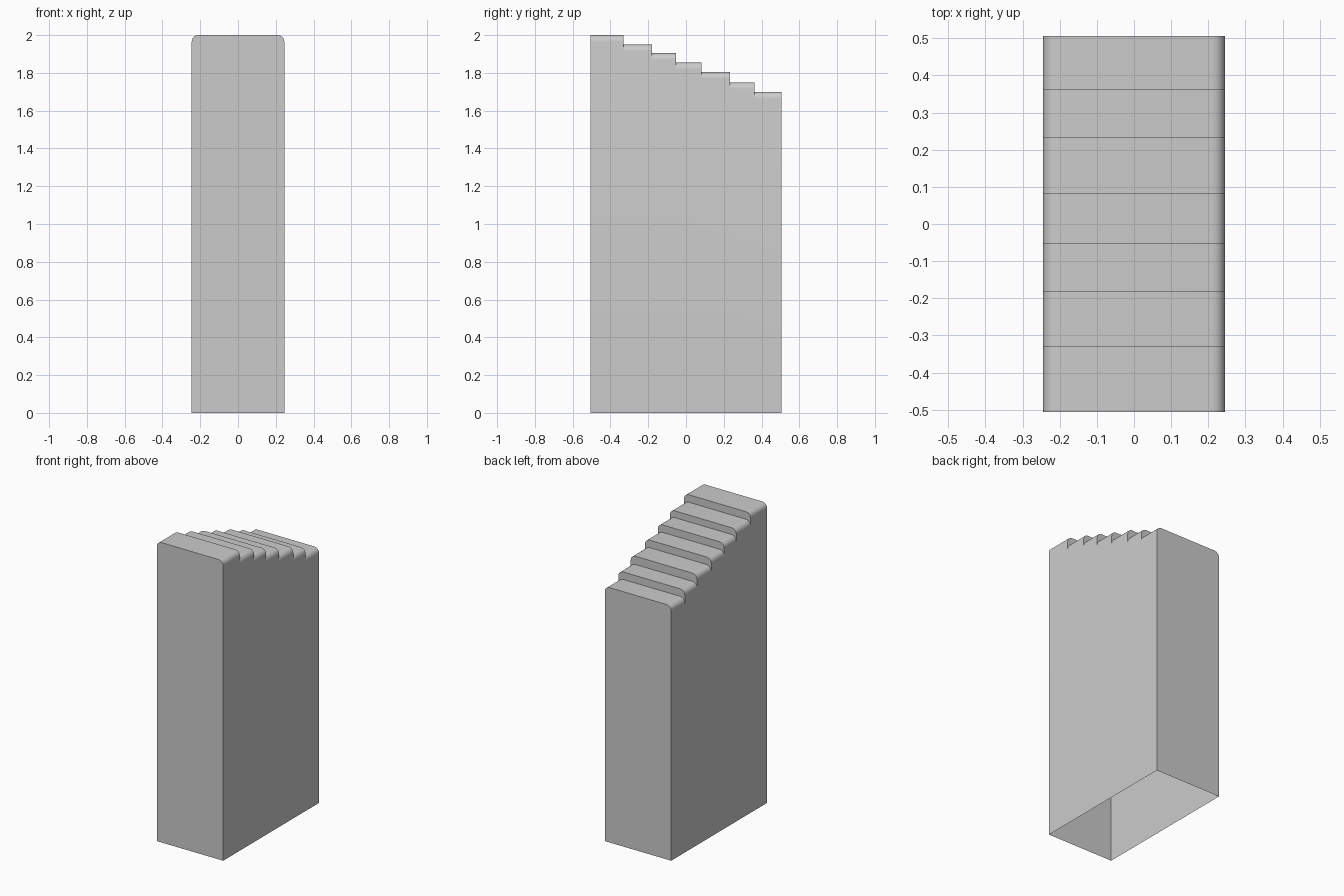
import bpy, bmesh
from math import sin, cos, pi, radians

cube = bpy.data.objects.get("Cube")
if cube:
    bpy.data.objects.remove(cube, do_unlink=True)

HALF_W, RADIUS, SEGMENTS = 0.245, 0.035, 6
EDGES = [-0.506, -0.33, -0.18, -0.053, 0.083, 0.233, 0.363, 0.506]
HEIGHTS = [2.0, 1.95, 1.905, 1.855, 1.805, 1.75, 1.70]

grey = bpy.data.materials.new("plain_grey")
grey.use_nodes = True
colour = (0.6, 0.6, 0.6, 1)
grey.diffuse_color = colour
grey.node_tree.nodes["Principled BSDF"].inputs["Base Color"].default_value = colour

bm = bmesh.new()


def arch(y, top):
    """Rounded top outline from the right wall over to the left wall."""
    points = []
    for side, start in ((-1, pi), (1, pi / 2)):
        for i in range(SEGMENTS + 1):
            a = start - i * pi / 2 / SEGMENTS
            x = side * (HALF_W - RADIUS) + RADIUS * cos(a)
            points.append(bm.verts.new((x, y, top - RADIUS + RADIUS * sin(a))))
    return points


# Stepped treads with rounded side edges
steps = [(arch(y0, h), arch(y1, h))
         for y0, y1, h in zip(EDGES, EDGES[1:], HEIGHTS)]
for front, back in steps:
    for i in range(len(front) - 1):
        bm.faces.new((front[i], front[i + 1], back[i + 1], back[i]))

# Risers between neighbouring treads
for (_, high), (low, _) in zip(steps, steps[1:]):
    bm.faces.new(high + low[::-1])

# Front, back and side walls, open underneath
feet = {(s, y): bm.verts.new((s * HALF_W, y, 0))
        for s in (-1, 1) for y in (EDGES[0], EDGES[-1])}
for y, outline in ((EDGES[0], steps[0][0]), (EDGES[-1], steps[-1][1])):
    bm.faces.new([feet[-1, y]] + outline + [feet[1, y]])
for s, end in ((-1, 0), (1, -1)):
    stair = [row[end] for step in steps for row in step]
    bm.faces.new([feet[s, EDGES[0]]] + stair + [feet[s, EDGES[-1]]])

bmesh.ops.recalc_face_normals(bm, faces=bm.faces[:])
mesh = bpy.data.meshes.new("stepped_block")
bm.to_mesh(mesh)
bm.free()
mesh.materials.append(grey)
block = bpy.data.objects.new("stepped_block", mesh)
bpy.context.collection.objects.link(block)

bpy.context.view_layer.objects.active = block
block.select_set(True)
bpy.ops.object.shade_smooth_by_angle(angle=radians(30))
